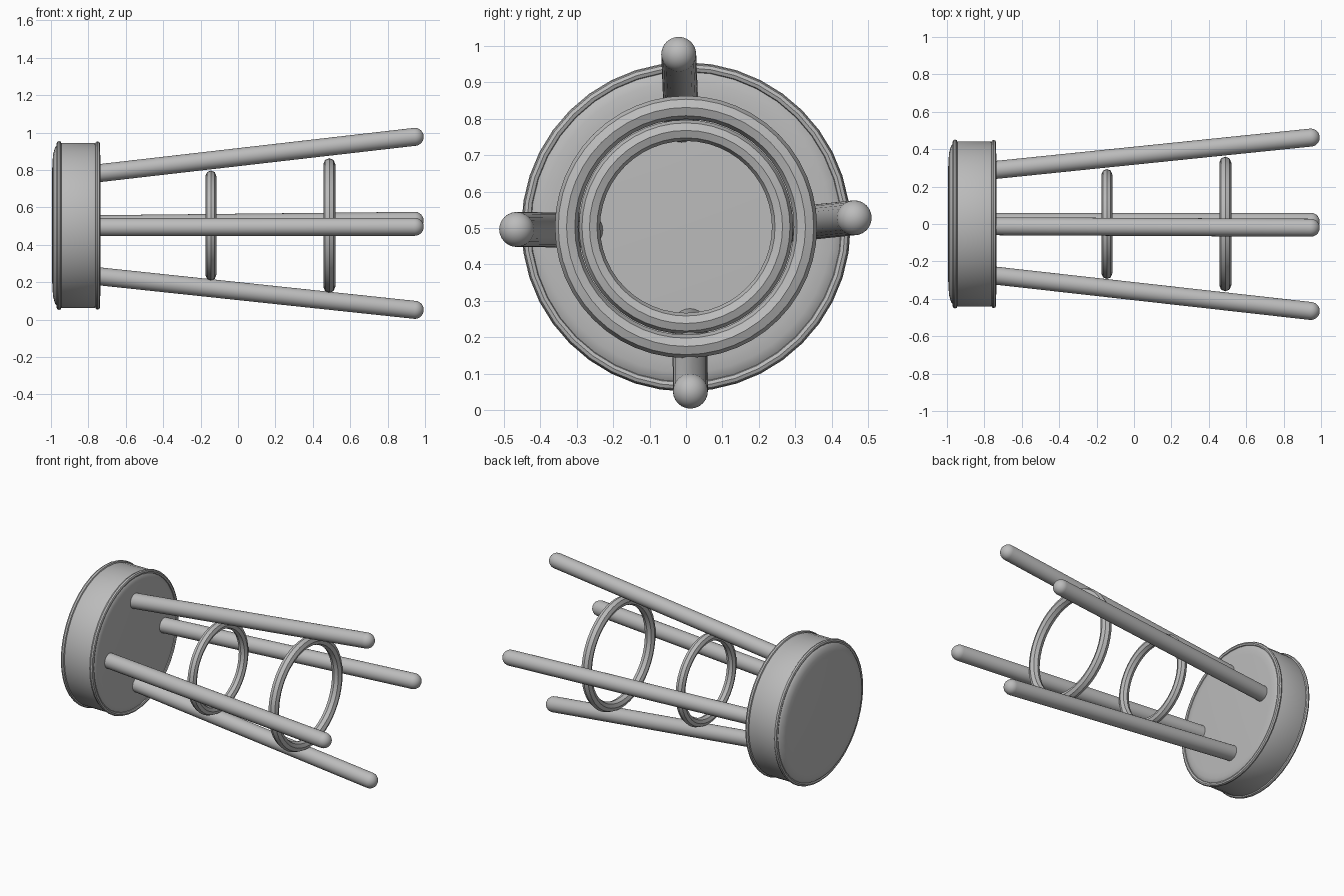
import bpy, bmesh, math
from mathutils import Vector, Matrix

cube = bpy.data.objects.get("Cube")
if cube:
    bpy.data.objects.remove(cube, do_unlink=True)

AXIS_Z = 0.503  # height of the stool's axis, which runs along x

grey = bpy.data.materials.new("plain grey")
grey.use_nodes = True
grey.diffuse_color = (0.5, 0.5, 0.5, 1)
bsdf = next(n for n in grey.node_tree.nodes if n.type == 'BSDF_PRINCIPLED')
bsdf.inputs["Base Color"].default_value = (0.5, 0.5, 0.5, 1)
bsdf.inputs["Roughness"].default_value = 0.6


def lathe(name, profile, start, direction, segments, closed=False):
    """Spin a (along, radius) profile about an axis from start."""
    bm = bmesh.new()
    verts = [bm.verts.new((r, 0, h)) for h, r in profile]
    pairs = list(zip(verts, verts[1:]))
    if closed:
        pairs.append((verts[-1], verts[0]))
    edges = [bm.edges.new(p) for p in pairs]
    bmesh.ops.spin(bm, geom=verts + edges, cent=(0, 0, 0), axis=(0, 0, 1),
                   angle=2 * math.pi, steps=segments, use_duplicate=False)
    bmesh.ops.remove_doubles(bm, verts=bm.verts, dist=1e-5)
    bmesh.ops.recalc_face_normals(bm, faces=bm.faces)
    turn = Vector(direction).to_track_quat('Z', 'Y').to_matrix().to_4x4()
    bm.transform(Matrix.Translation(start) @ turn)
    mesh = bpy.data.meshes.new(name)
    bm.to_mesh(mesh)
    bm.free()
    mesh.materials.append(grey)
    obj = bpy.data.objects.new(name, mesh)
    bpy.context.collection.objects.link(obj)
    bpy.ops.object.select_all(action='DESELECT')
    obj.select_set(True)
    bpy.context.view_layer.objects.active = obj
    bpy.ops.object.shade_smooth_by_angle(angle=math.radians(35))
    return obj


def ring(name, x, major, minor, sides, segments):
    """Torus around the stool's axis."""
    profile = [(minor * math.sin(2 * math.pi * i / sides),
                major + minor * math.cos(2 * math.pi * i / sides))
               for i in range(sides)]
    return lathe(name, profile, (x, 0, AXIS_Z), (1, 0, 0), segments, True)


# Round cushion, slightly domed on its sitting face
lathe("seat_cushion",
      [(-0.995, 0), (-0.993, 0.33), (-0.988, 0.385), (-0.977, 0.42), (-0.957, 0.439),
       (-0.94, 0.442), (-0.77, 0.442), (-0.757, 0.437), (-0.745, 0.425),
       (-0.738, 0.40), (-0.736, 0.37), (-0.736, 0)],
      (0, 0, AXIS_Z), (1, 0, 0), 40)

# Piping around both cushion edges
ring("seat_piping_outer", -0.957, 0.439, 0.013, 8, 40)
ring("seat_piping_inner", -0.750, 0.437, 0.013, 8, 40)

# Foot rings between the legs
ring("foot_ring_small", -0.145, 0.265, 0.029, 8, 48)
ring("foot_ring_large", 0.488, 0.328, 0.032, 8, 48)

# Four splayed legs with rounded feet: (name, base y z, foot y z)
R = 0.048
LEGS = [("leg_upper", (-0.012, 0.782), (-0.020, 0.977)),
        ("leg_lower", (0.011, 0.232), (0.012, 0.052)),
        ("leg_back", (0.288, 0.510), (0.462, 0.528)),
        ("leg_front", (-0.275, 0.494), (-0.465, 0.496))]
for name, base, foot in LEGS:
    a, b = Vector((-0.75, *base)), Vector((0.945, *foot))
    length = (b - a).length
    cap = [(length + R * math.sin(t), R * math.cos(t))
           for t in (i * math.pi / 16 for i in range(8))]
    lathe(name, [(0, 0), (0, R)] + cap + [(length + R, 0)], a, b - a, 24)
